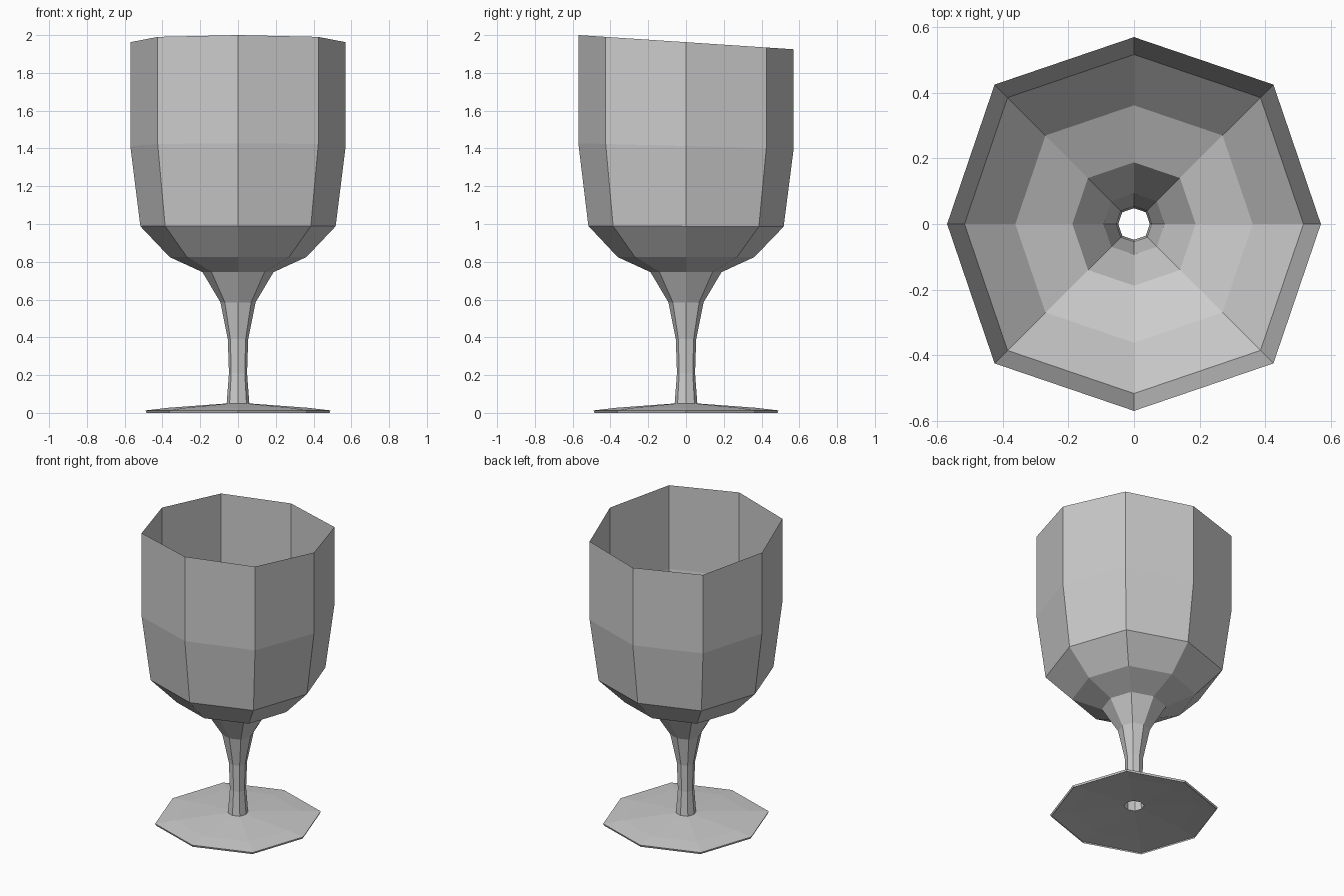
import bpy, bmesh, math

if "Cube" in bpy.data.objects:
    bpy.data.objects.remove(bpy.data.objects["Cube"])

SIDES = 8
DIAG = 1.055  # corners on the diagonals sit slightly further out


def lathe(name, profile):
    """Open faceted shell from (radius, height, tilt along y) rings."""
    bm = bmesh.new()
    rings = []
    for r, z, tilt in profile:
        ring = []
        for i in range(SIDES):
            a = 2 * math.pi * i / SIDES
            k = r * (DIAG if i % 2 else 1)
            x, y = k * math.cos(a), k * math.sin(a)
            ring.append(bm.verts.new((x, y, z - tilt * y)))
        rings.append(ring)
    for lo, hi in zip(rings, rings[1:]):
        for i in range(SIDES):
            j = (i + 1) % SIDES
            bm.faces.new((lo[i], lo[j], hi[j], hi[i]))
    mesh = bpy.data.meshes.new(name)
    bm.to_mesh(mesh)
    bm.free()
    obj = bpy.data.objects.new(name, mesh)
    bpy.context.collection.objects.link(obj)
    return obj


# Single thin shell: foot, hollow stem, bowl and sloping rim
lathe("goblet", [
    (0.485, 0.0, 0), (0.49, 0.013, 0), (0.37, 0.027, 0), (0.06, 0.05, 0),
    (0.048, 0.21, 0), (0.054, 0.39, 0), (0.093, 0.585, 0), (0.188, 0.745, 0),
    (0.362, 0.825, 0), (0.517, 0.988, 0.004), (0.57, 1.413, 0.025),
    (0.57, 1.9625, 0.066),
])
